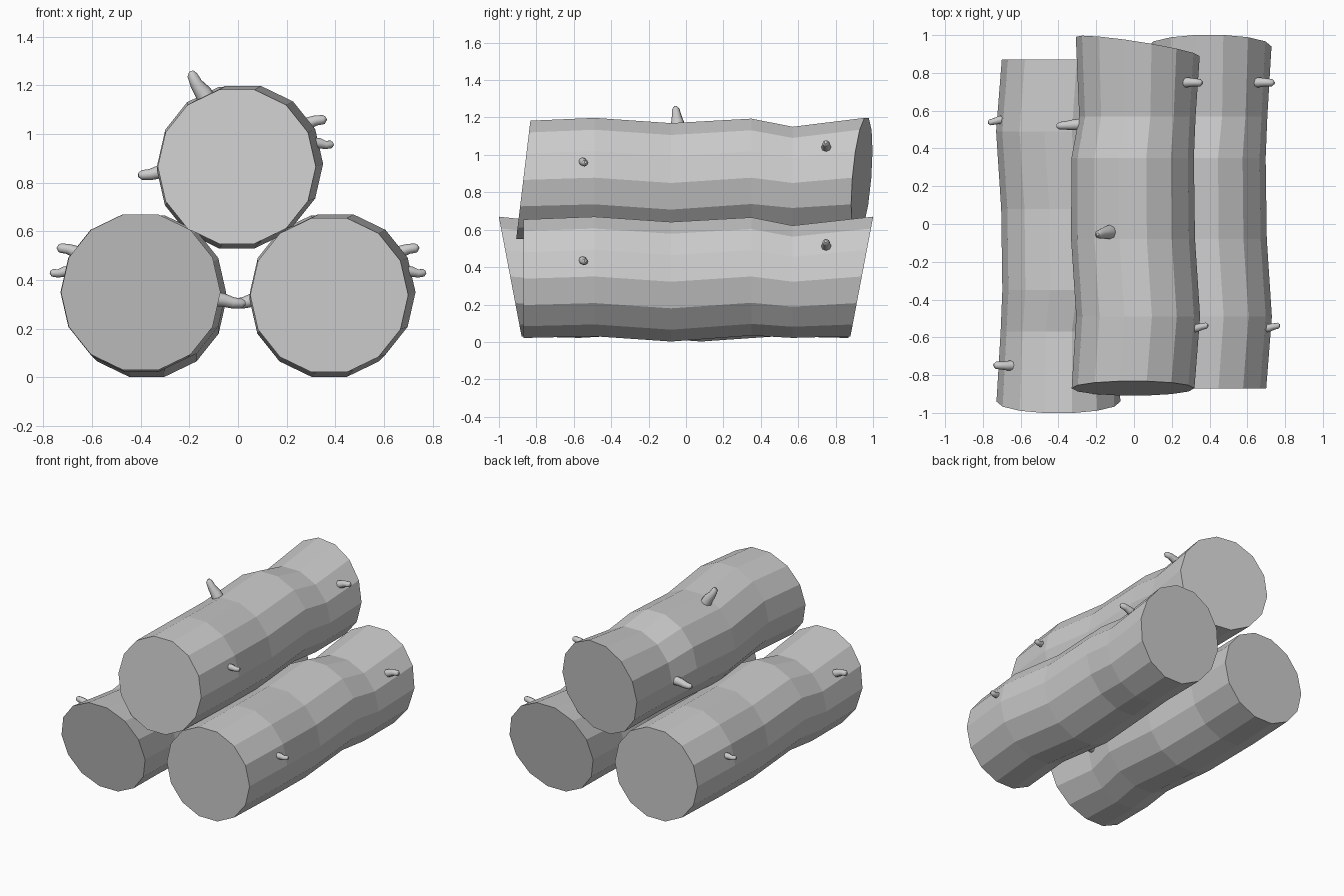
import bpy, bmesh, math
from mathutils import Vector, Matrix

if "Cube" in bpy.data.objects:
    bpy.data.objects.remove(bpy.data.objects["Cube"])

SIDES = 14
# log rings: y, centre x, centre z, radius
RINGS = [(-0.87, -0.005, 0.338, 0.325), (-0.49, 0.022, 0.350, 0.328),
         (-0.08, -0.005, 0.322, 0.328), (0.35, -0.007, 0.350, 0.324),
         (0.57, 0.018, 0.322, 0.308), (0.94, 0.020, 0.350, 0.328)]

# twigs: list of (x, y, z, radius) along the bent stem
TWIGS = {
    "back_twig": [(0.22, 0.75, 0.49, 0.028), (0.285, 0.75, 0.515, 0.026),
                  (0.32, 0.75, 0.528, 0.021), (0.352, 0.748, 0.532, 0.019),
                  (0.362, 0.747, 0.538, 0.008)],
    "front_twig": [(0.27, -0.56, 0.44, 0.023), (0.335, -0.55, 0.435, 0.021),
                   (0.36, -0.543, 0.427, 0.017), (0.383, -0.538, 0.43, 0.016),
                   (0.392, -0.537, 0.433, 0.007)],
    "inner_twig": [(-0.25, 0.53, 0.325, 0.034), (-0.32, 0.525, 0.318, 0.028),
                   (-0.36, 0.522, 0.306, 0.023), (-0.395, 0.52, 0.304, 0.02),
                   (-0.41, 0.519, 0.305, 0.009)],
    "top_twig": [(-0.11, -0.04, 0.58, 0.042), (-0.145, -0.045, 0.645, 0.035),
                 (-0.172, -0.05, 0.68, 0.026), (-0.188, -0.055, 0.715, 0.021),
                 (-0.192, -0.055, 0.732, 0.008)],
}


def skin(name, rings, place, smooth=False):
    """Join equal rings of points into a closed tube."""
    bm = bmesh.new()
    loops = [[bm.verts.new(place @ Vector(p)) for p in ring] for ring in rings]
    n = len(loops[0])
    for a, b in zip(loops, loops[1:]):
        for i in range(n):
            j = (i + 1) % n
            bm.faces.new((a[i], a[j], b[j], b[i]))
    bm.faces.new(loops[0])
    bm.faces.new(loops[-1])
    bmesh.ops.recalc_face_normals(bm, faces=bm.faces)
    for f in bm.faces:
        f.smooth = smooth and len(f.verts) == 4
    me = bpy.data.meshes.new(name)
    bm.to_mesh(me)
    bm.free()
    ob = bpy.data.objects.new(name, me)
    bpy.context.collection.objects.link(ob)
    return ob


def log(name, place, front_cut, back_cut):
    """Wavy log; each cut gives the slant of an end as (per x, per z)."""
    rings = []
    for k, (y, cx, cz, r) in enumerate(RINGS):
        sx, sz = {0: front_cut, len(RINGS) - 1: back_cut}.get(k, (0, 0))
        ring = []
        for i in range(SIDES):
            t = 2 * math.pi * i / SIDES
            dx, dz = r * math.cos(t), r * math.sin(t)
            ring.append((cx + dx, y + sx * dx + sz * dz, cz + dz))
        rings.append(ring)
    skin(name, rings, place)


def twig(name, path, place, n=8):
    pts = [Vector(p[:3]) for p in path]
    rings = []
    for k, p in enumerate(pts):
        d = (pts[min(k + 1, len(pts) - 1)] - pts[max(k - 1, 0)]).normalized()
        u = Vector((0, 1, 0)).cross(d).normalized()
        v = d.cross(u)
        r = path[k][3]
        rings.append([p + r * (math.cos(a) * u + math.sin(a) * v)
                      for a in (2 * math.pi * i / n for i in range(n))])
    skin(name, rings, place, True)


# three stacked logs: the left one is the right one turned half round
right = Matrix.Translation((0.38, 0, 0))
left = Matrix.Rotation(math.pi, 4, 'Z') @ right
top = Matrix.Translation((0, 0, 0.528))

log("right_log", right, (0, 0), (0, 0.19))
log("left_log", left, (0, 0), (0, 0.19))
log("top_log", top, (0, 0.12), (-0.155, 0.08))

# twig stubs on each log, the upright one only on the top log
for side, place in (("right", right), ("left", left), ("top", top)):
    for name, path in TWIGS.items():
        if name != "top_twig" or side == "top":
            twig(f"{side}_log_{name}", path, place)
